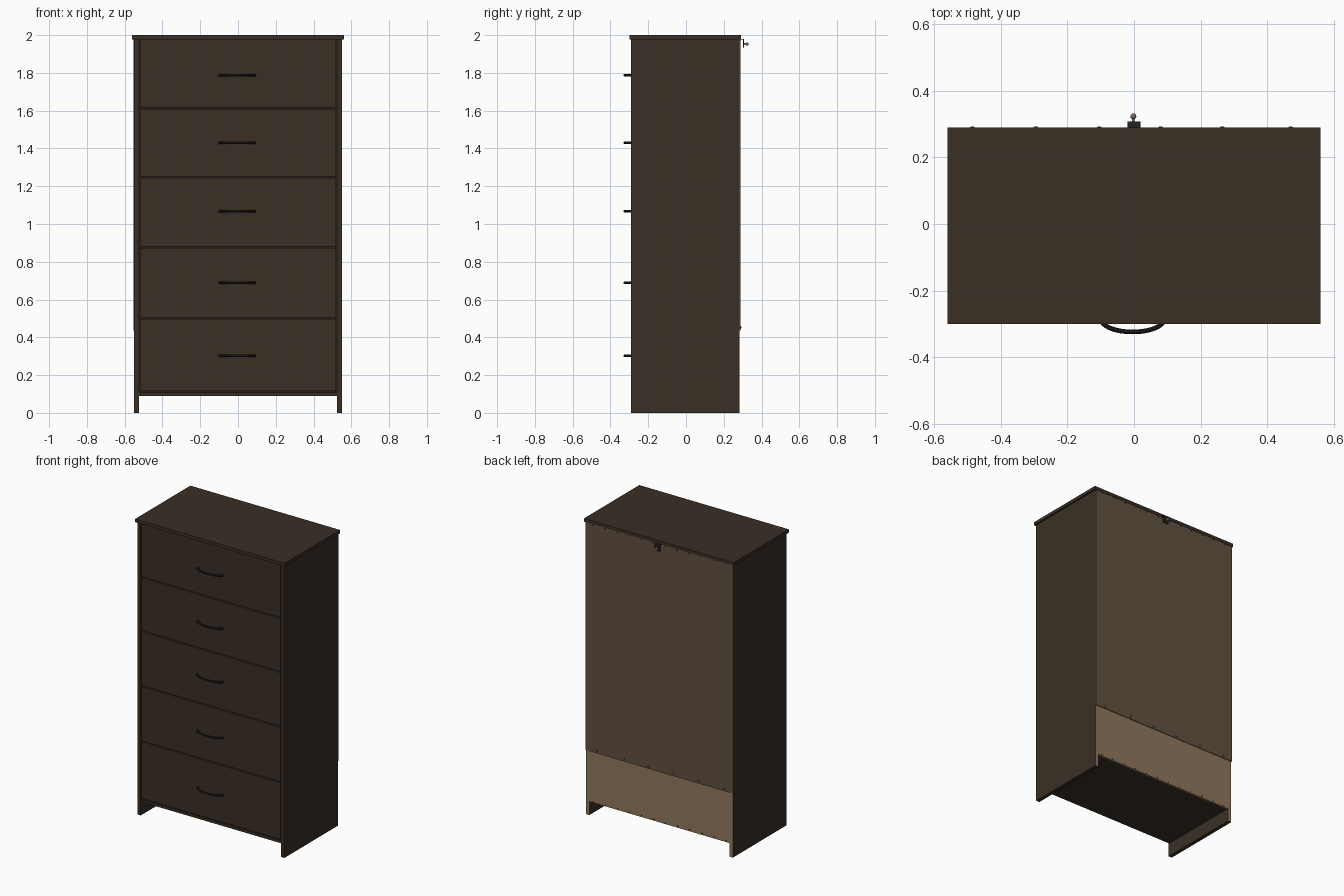
import bpy, bmesh, math
from mathutils import Matrix

if "Cube" in bpy.data.objects:
    bpy.data.objects.remove(bpy.data.objects["Cube"])


def material(name, rgb):
    m = bpy.data.materials.new(name)
    m.diffuse_color = (*rgb, 1)
    m.use_nodes = True
    m.node_tree.nodes["Principled BSDF"].inputs["Base Color"].default_value = m.diffuse_color
    return m


BROWN = material("dark brown wood", (0.042, 0.028, 0.0185))
EDGE = material("dark gap", (0.020, 0.014, 0.010))
METAL = material("black bronze", (0.020, 0.016, 0.013))
BACK = material("grey brown board", (0.115, 0.081, 0.051))
RAW = material("raw tan wood", (0.283, 0.185, 0.107))
BRASS = material("dull brass", (0.22, 0.15, 0.10))


def finish(name, bm, mats):
    me = bpy.data.meshes.new(name)
    bm.to_mesh(me)
    bm.free()
    for m in mats:
        me.materials.append(m)
    ob = bpy.data.objects.new(name, me)
    bpy.context.collection.objects.link(ob)
    return ob


def box(name, lo, hi, mat, back=None):
    """Box between two corners; an optional second colour goes on its +y face."""
    bm = bmesh.new()
    size = [h - l for l, h in zip(lo, hi)]
    mid = [(h + l) / 2 for l, h in zip(lo, hi)]
    bmesh.ops.create_cube(bm, size=1, matrix=Matrix.Translation(mid) @ Matrix.Diagonal((*size, 1)))
    if back:
        for f in bm.faces:
            f.material_index = 1 if f.normal.y > 0.9 else 0
    return finish(name, bm, [mat, back] if back else [mat])


def ball(name, pos, radii, mat):
    bm = bmesh.new()
    bmesh.ops.create_uvsphere(bm, u_segments=16, v_segments=10, radius=1,
                              matrix=Matrix.Translation(pos) @ Matrix.Diagonal((*radii, 1)))
    for f in bm.faces:
        f.smooth = True
    return finish(name, bm, [mat])


# carcass
box("top_board", (-0.56, -0.30, 1.978), (0.56, 0.29, 2.0), BROWN)
for s, label in ((-1, "left"), (1, "right")):
    a, b = sorted((s * 0.525, s * 0.55))
    box(label + "_side", (a, -0.29, 0), (b, 0.284, 1.978), BROWN, RAW)
box("inner_frame", (-0.525, -0.272, 0.10), (0.525, 0.27, 1.978), EDGE)
box("bottom_board", (-0.525, -0.285, 0.09), (0.525, 0.27, 0.108), BROWN)

# back boards
box("lower_back_board", (-0.525, 0.27, 0.09), (0.525, 0.281, 0.45), RAW)
box("upper_back_board", (-0.554, 0.284, 0.435), (0.550, 0.288, 1.978), BACK)
box("upper_back_filler", (-0.525, 0.27, 0.45), (0.525, 0.284, 1.978), BACK)

# drawers with bow handles
gaps = [0.112, 0.502, 0.876, 1.247, 1.612, 1.981]
handle_z = [0.302, 0.69, 1.068, 1.43, 1.788]
for i, hz in enumerate(handle_z):
    box(f"drawer_front_{i + 1}", (-0.519, -0.288, gaps[i] + 0.004),
        (0.519, -0.272, gaps[i + 1] - 0.004), BROWN)
    cu = bpy.data.curves.new("handle", 'CURVE')
    cu.dimensions = '3D'
    cu.bevel_depth = 0.007
    cu.bevel_resolution = 3
    cu.use_fill_caps = True
    sp = cu.splines.new('POLY')
    sp.points.add(24)
    for k, p in enumerate(sp.points):
        t = math.pi * k / 24
        p.co = (-0.004 + 0.094 * math.cos(t), -0.286 - 0.038 * math.sin(t), hz, 1)
    cu.materials.append(METAL)
    ob = bpy.data.objects.new(f"handle_{i + 1}", cu)
    bpy.context.collection.objects.link(ob)
    bpy.ops.object.select_all(action='DESELECT')
    ob.select_set(True)
    bpy.context.view_layer.objects.active = ob
    bpy.ops.object.convert(target='MESH')
    bpy.ops.object.shade_smooth_by_angle()

# screws joining the back boards
for i, x in enumerate((-0.485, -0.295, -0.105, 0.08, 0.265, 0.47)):
    ball(f"back_screw_{i + 1}", (x, 0.288, 0.452), (0.008, 0.005, 0.008), BACK)

# small nails along the top and bottom edges of the back
for i in range(12):
    x = -0.495 + 0.09 * i
    ball(f"top_nail_{i + 1}", (x, 0.288, 1.97), (0.004, 0.002, 0.004), METAL)
    ball(f"bottom_nail_{i + 1}", (x, 0.281, 0.10), (0.004, 0.002, 0.004), METAL)

# wall anchor bracket with its screw
box("bracket_top_plate", (-0.02, 0.284, 1.976), (0.02, 0.308, 1.98), METAL)
box("bracket_plate", (-0.02, 0.302, 1.935), (0.02, 0.308, 1.976), METAL)
bm = bmesh.new()
bmesh.ops.create_cone(bm, cap_ends=True, segments=12, radius1=0.004, radius2=0.004, depth=0.018,
                      matrix=Matrix.Translation((-0.002, 0.314, 1.953)) @ Matrix.Rotation(math.pi / 2, 4, 'X'))
finish("anchor_screw_shaft", bm, [BRASS])
ball("anchor_screw_head", (-0.002, 0.323, 1.953), (0.009, 0.009, 0.009), BRASS)
